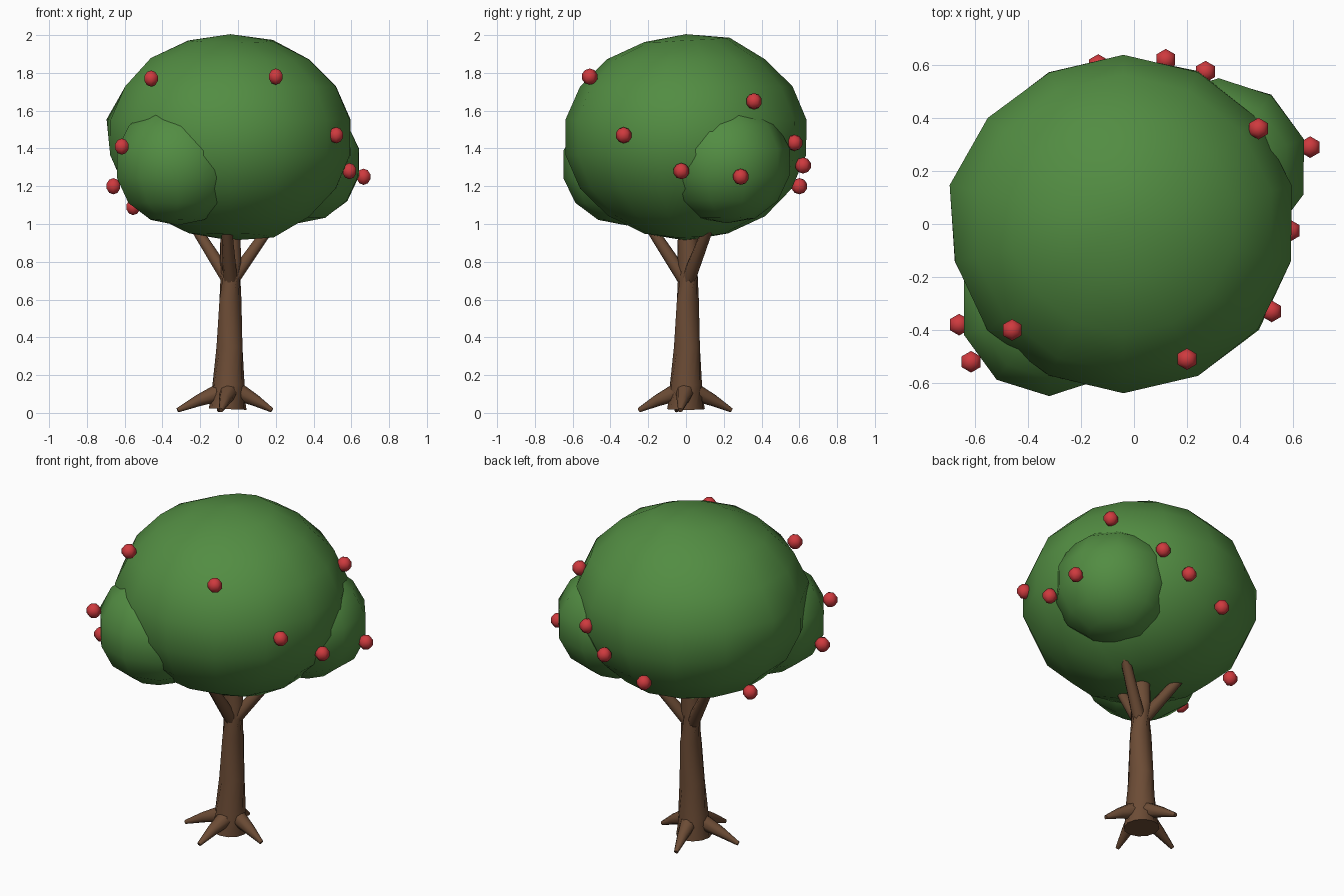
import bpy, bmesh, math
from mathutils import Vector, noise

if "Cube" in bpy.data.objects:
    bpy.data.objects.remove(bpy.data.objects["Cube"])


def material(name, rgb):
    m = bpy.data.materials.new(name)
    m.diffuse_color = (*rgb, 1)
    m.use_nodes = True
    m.node_tree.nodes["Principled BSDF"].inputs["Base Color"].default_value = m.diffuse_color
    return m


GREEN = material("leaf_green", (0.085, 0.265, 0.055))
BROWN = material("bark_brown", (0.150, 0.072, 0.036))
RED = material("berry_red", (0.62, 0.042, 0.048))


def finish(bm, name, mat, angle):
    mesh = bpy.data.meshes.new(name)
    bm.normal_update()
    bm.to_mesh(mesh)
    bm.free()
    mesh.materials.append(mat)
    ob = bpy.data.objects.new(name, mesh)
    bpy.context.collection.objects.link(ob)
    bpy.ops.object.select_all(action='DESELECT')
    ob.select_set(True)
    bpy.context.view_layer.objects.active = ob
    bpy.ops.object.shade_smooth_by_angle(angle=math.radians(angle))
    return ob


def limb(name, path, sides):
    """Round tapered tube through (point, radius) pairs, capped at both ends."""
    bm = bmesh.new()
    pts = [Vector(p) for p, r in path]
    rings = []
    for i, (p, r) in enumerate(path):
        d = pts[min(i + 1, len(pts) - 1)] - pts[max(i - 1, 0)]
        q = d.to_track_quat('Z', 'Y')
        ring = []
        for k in range(sides):
            a = 2 * math.pi * k / sides
            ring.append(bm.verts.new(pts[i] + q @ Vector((r * math.cos(a), r * math.sin(a), 0))))
        rings.append(ring)
    for a, b in zip(rings, rings[1:]):
        for k in range(sides):
            n = (k + 1) % sides
            bm.faces.new((a[k], a[n], b[n], b[k]))
    bm.faces.new(rings[0][::-1])
    bm.faces.new(rings[-1])
    return finish(bm, name, BROWN, 50)


def ball(name, mat, centre, radii, segments, rings, bumps=(), rough=0.0):
    """Low-poly sphere with a corner towards +y; bumps are (direction, amount) pairs."""
    bm = bmesh.new()
    bmesh.ops.create_uvsphere(bm, u_segments=segments, v_segments=rings, radius=1)
    c = Vector(centre)
    turned = max(v.co.x for v in bm.verts) > max(v.co.y for v in bm.verts)
    for v in bm.verts:
        x, y, z = v.co
        n = Vector((-y, x, z)) if turned else Vector((x, y, z))
        s = 1 + rough * noise.noise(n * 2.5 + c * 7)
        for d, amount in bumps:
            s += amount * max(0, n.dot(Vector(d).normalized())) ** 30
        v.co = c + Vector([n[i] * radii[i] * s for i in range(3)])
    return finish(bm, name, mat, 80)


# Trunk
X0 = -0.04
limb("trunk", [((X0 - 0.015, 0, 0.02), 0.100), ((X0 - 0.01, 0, 0.15), 0.085),
               ((X0 - 0.005, 0.005, 0.35), 0.071), ((X0, 0.01, 0.60), 0.060),
               ((X0, 0.01, 0.80), 0.056), ((X0, 0.01, 1.0), 0.052)], 12)

# Roots
for i, (x, y) in enumerate([(0.18, -0.03), (-0.09, -0.25), (-0.10, 0.24), (-0.32, -0.05)]):
    out = Vector((x - X0, y, 0))
    base = Vector((X0, 0, 0.115)) + out * 0.15
    mid = Vector((X0, 0, 0.066)) + out * 0.6
    limb(f"root_{i + 1}", [(base, 0.050), (mid, 0.031), ((x, y, 0.014), 0.012)], 8)

# Branches
for i, (dx, dy) in enumerate([(-0.015, -0.145), (-0.14, 0.085), (0.155, 0.085)]):
    a = Vector((X0 + dx * 0.1, 0.005 + dy * 0.1, 0.71))
    d = Vector((dx, dy, 0.22))
    limb(f"branch_{i + 1}", [(a, 0.038), (a + d, 0.030), (a + d * 1.6, 0.023)], 8)

# Crown and its two side lobes
ball("crown", GREEN, (-0.04, 0.0, 1.457), (0.66, 0.647, 0.54), 14, 9,
     [((-0.64, 0.15, 0.12), 0.035), ((0, 0.34, 0.94), 0.04), ((0.2, 0.15, 0.94), 0.015),
      ((-0.6, 0, 0.75), 0.02), ((0.33, 0, -0.94), 0.045), ((0, -0.64, -0.75), -0.01)], rough=0.012)
ball("front_left_lobe", GREEN, (-0.32, -0.315, 1.315), (0.345, 0.345, 0.325), 10, 7, rough=0.025)
ball("back_right_lobe", GREEN, (0.32, 0.215, 1.325), (0.345, 0.345, 0.325), 10, 7, rough=0.025)

# Berries
BERRIES = [(-0.46, -0.40, 1.77), (0.20, -0.51, 1.78), (0.52, -0.33, 1.47), (0.59, -0.025, 1.28),
           (0.665, 0.29, 1.25), (0.47, 0.36, 1.65), (-0.615, -0.52, 1.41), (-0.66, -0.38, 1.20),
           (-0.555, 0.17, 1.09), (0.27, 0.575, 1.43), (0.12, 0.62, 1.31), (-0.135, 0.60, 1.20)]
for i, p in enumerate(BERRIES):
    ball(f"berry_{i + 1}", RED, p, (0.043, 0.043, 0.043), 6, 5)
